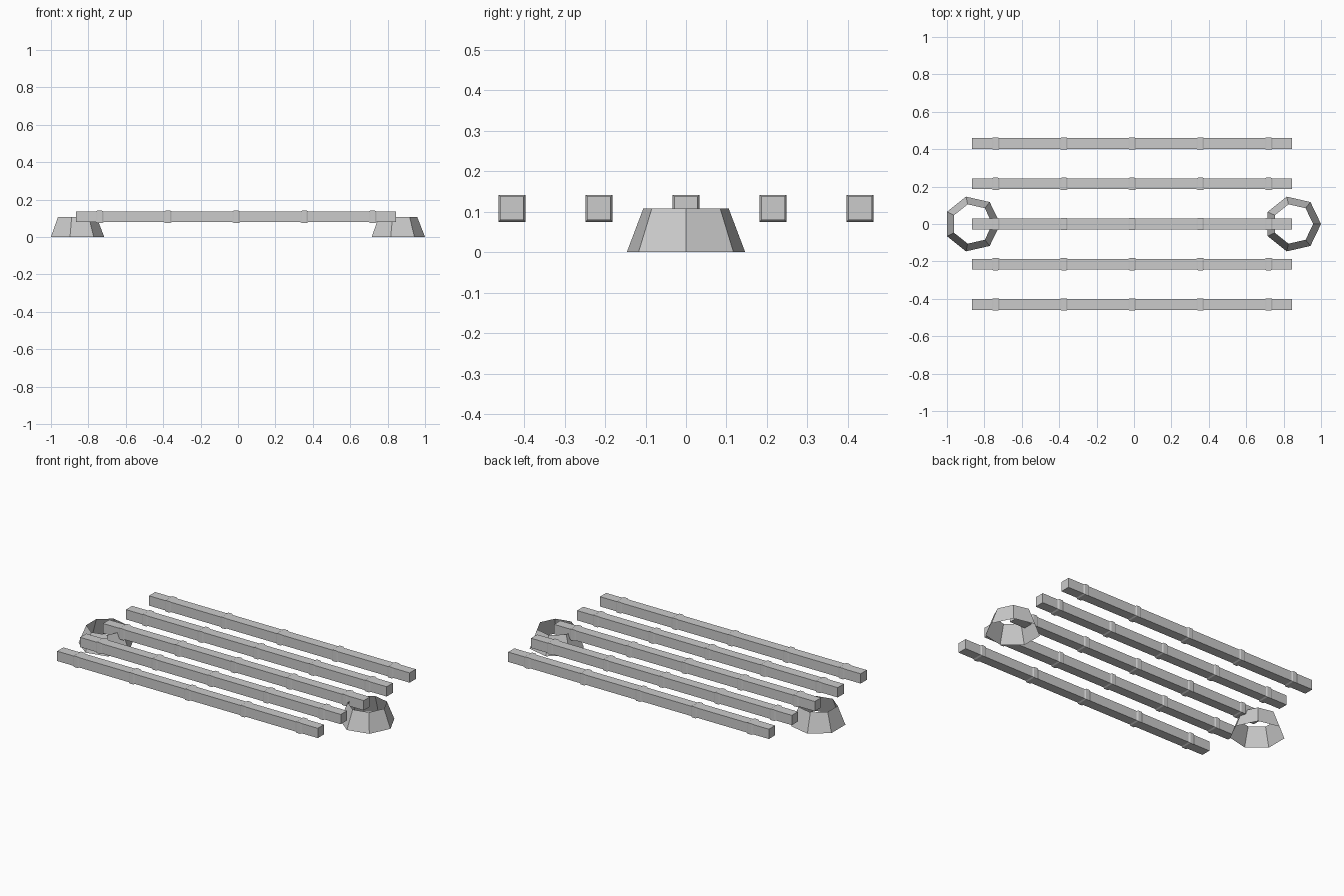
import bpy, bmesh, math

if "Cube" in bpy.data.objects:
    bpy.data.objects.remove(bpy.data.objects["Cube"])

grey = bpy.data.materials.new("grey")
grey.diffuse_color = (0.6, 0.6, 0.6, 1)
grey.use_nodes = True
grey.node_tree.nodes["Principled BSDF"].inputs["Base Color"].default_value = grey.diffuse_color


def add_object(name, bm):
    bmesh.ops.recalc_face_normals(bm, faces=bm.faces)
    mesh = bpy.data.meshes.new(name)
    bm.to_mesh(mesh)
    bm.free()
    mesh.materials.append(grey)
    obj = bpy.data.objects.new(name, mesh)
    bpy.context.collection.objects.link(obj)
    return obj


# Square rail lofted along x, with slightly raised knuckles
def rail(name, y):
    z, thin, thick = 0.108, 0.029, 0.033
    stations = [(-0.865, thin)]
    for x in (-0.74, -0.375, -0.01, 0.355, 0.72):
        stations += [(x - 0.02, thin), (x - 0.012, thick),
                     (x + 0.012, thick), (x + 0.02, thin)]
    stations.append((0.845, thin))
    bm = bmesh.new()
    rings = [[bm.verts.new((x, y + a * h, z + b * h))
              for a, b in ((-1, -1), (1, -1), (1, 1), (-1, 1))]
             for x, h in stations]
    for r, s in zip(rings, rings[1:]):
        for i in range(4):
            j = (i + 1) % 4
            bm.faces.new((r[i], r[j], s[j], s[i]))
    bm.faces.new(rings[0])
    bm.faces.new(rings[-1])
    add_object(name, bm)


# Open seven-sided tapered foot
def foot(name, x):
    bm = bmesh.new()
    rings = [[bm.verts.new((x + r * math.cos(i * math.tau / 7),
                            r * math.sin(i * math.tau / 7), z))
              for i in range(7)] for r, z in ((0.15, 0), (0.108, 0.108))]
    for i in range(7):
        j = (i + 1) % 7
        bm.faces.new((rings[0][i], rings[0][j], rings[1][j], rings[1][i]))
    add_object(name, bm)


for n in range(5):
    rail(f"rail_{n + 1}", (n - 2) * 0.215)
foot("left_foot", -0.865)
foot("right_foot", 0.85)
